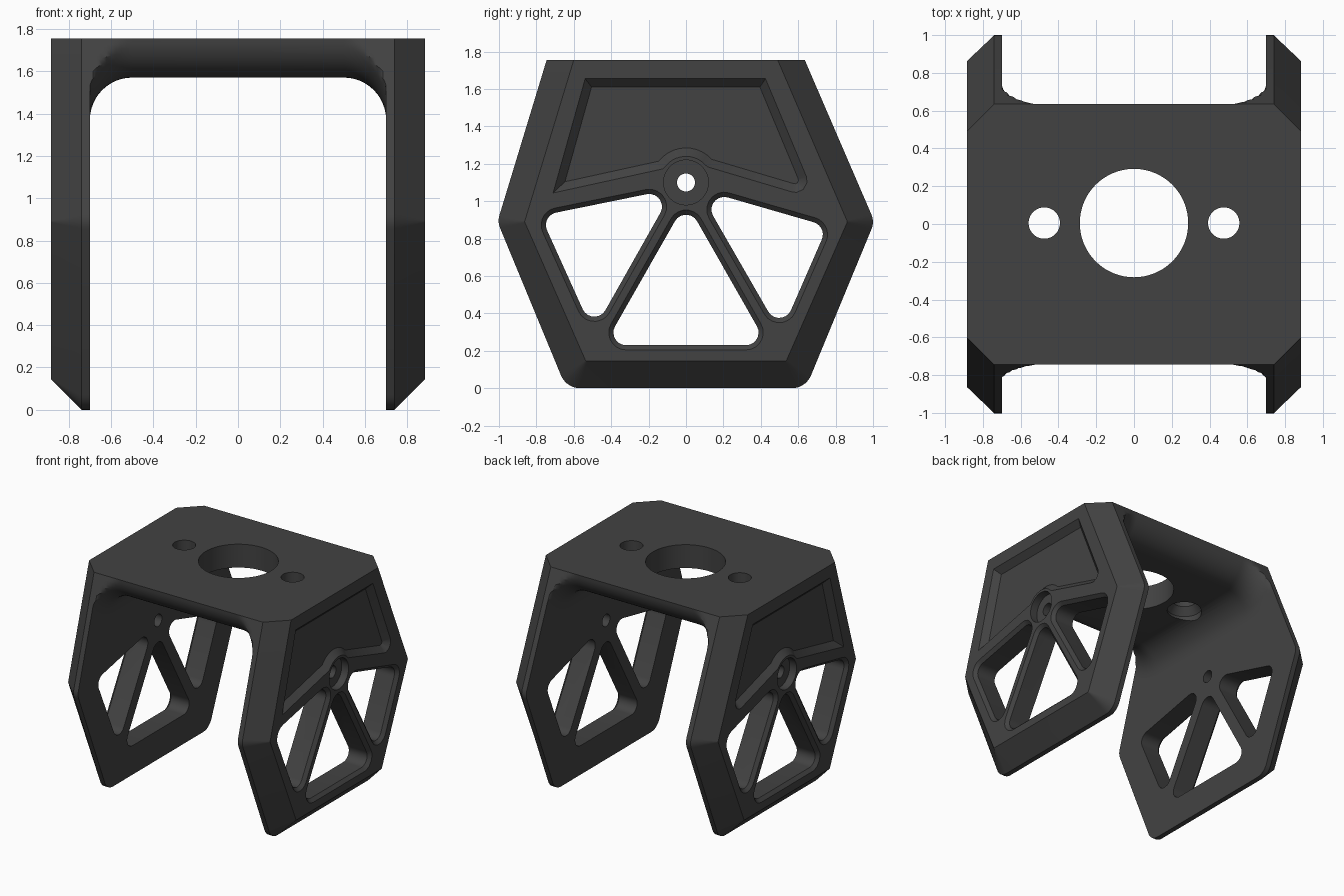
import bpy, bmesh, math
from mathutils import Vector

if "Cube" in bpy.data.objects:
    bpy.data.objects.remove(bpy.data.objects["Cube"])

mat = bpy.data.materials.new("dark grey")
mat.diffuse_color = (0.055, 0.055, 0.055, 1)
mat.use_nodes = True
mat.node_tree.nodes["Principled BSDF"].inputs["Base Color"].default_value = mat.diffuse_color

TOP, MID, EDGE = 1.755, 0.89, 1.008          # top height, widest height, half width there
FRONT, BACK = -0.745, 0.635                  # top edges along y


def loft(bm, sections, axis="x"):
    """Skin equal-length 2D outlines [(height, points)] along an axis, with caps."""
    rings = []
    for h, pts in sections:
        rings.append([bm.verts.new((h, a, b) if axis == "x" else (a, b, h)) for a, b in pts])
    n = len(rings[0])
    for r, s in zip(rings, rings[1:]):
        for i in range(n):
            j = (i + 1) % n
            bm.faces.new((r[i], r[j], s[j], s[i]))
    bm.faces.new(rings[0])
    bm.faces.new(rings[-1])


def make(name, bm):
    bmesh.ops.recalc_face_normals(bm, faces=bm.faces)
    me = bpy.data.meshes.new(name)
    bm.to_mesh(me)
    bm.free()
    ob = bpy.data.objects.new(name, me)
    bpy.context.collection.objects.link(ob)
    me.materials.append(mat)
    return ob


def rounded(corners, seg=7):
    """Polygon of (a, b, radius) with filleted corners; radius 0 stays sharp."""
    out, n = [], len(corners)
    for i, (a, b, r) in enumerate(corners):
        p = Vector((a, b))
        if r == 0:
            out.append(p)
            continue
        u = (Vector(corners[i - 1][:2]) - p).normalized()
        v = (Vector(corners[(i + 1) % n][:2]) - p).normalized()
        half = u.angle(v) / 2
        c = p + (u + v).normalized() * (r / math.sin(half))
        t = r / math.tan(half)
        s, e = p + u * t - c, p + v * t - c
        sweep = s.angle(e)
        for k in range(seg + 1):
            f = k / seg
            out.append(c + (s * math.sin((1 - f) * sweep) + e * math.sin(f * sweep)) / math.sin(sweep))
    return out


def offset(pts, d):
    """Grow a polygon by d with mitred corners."""
    n = len(pts)
    area = sum(pts[i - 1].x * pts[i].y - pts[i].x * pts[i - 1].y for i in range(n))
    sign = 1 if area > 0 else -1
    out = []
    for i in range(n):
        e1 = (pts[i] - pts[i - 1]).normalized()
        e2 = (pts[(i + 1) % n] - pts[i]).normalized()
        n1, n2 = Vector((e1.y, -e1.x)) * sign, Vector((e2.y, -e2.x)) * sign
        out.append(pts[i] + (n1 + n2) * (d / (1 + n1.dot(n2))))
    return out


def circle(cx, cy, r, seg=40):
    return [Vector((cx + r * math.cos(2 * math.pi * i / seg),
                    cy + r * math.sin(2 * math.pi * i / seg))) for i in range(seg)]


def finish(ob, cutter, mirror=False):
    cutter.hide_render = True
    m = ob.modifiers.new("cut", "BOOLEAN")
    m.object, m.operation, m.solver = cutter, "DIFFERENCE", "EXACT"
    if mirror:
        ob.modifiers.new("mirror", "MIRROR")
    bpy.ops.object.select_all(action="DESELECT")
    ob.select_set(True)
    bpy.context.view_layer.objects.active = ob
    bpy.ops.object.convert(target="MESH")
    bpy.ops.object.shade_smooth_by_angle(angle=math.radians(25))
    bpy.data.objects.remove(cutter, do_unlink=True)


# Side plates: hexagon with a wide outer chamfer
def hexagon(inset, low_r, mid_r):
    return rounded([(FRONT + inset, TOP, 0), (BACK - inset, TOP, 0),
                    (EDGE - inset, MID, mid_r), (0.64 - inset * 0.72, inset, low_r),
                    (-0.64 + inset * 0.72, inset, low_r), (-EDGE + inset, MID, mid_r)])


bm = bmesh.new()
loft(bm, [(0.70, hexagon(0, 0.11, 0.1)), (0.74, hexagon(0, 0.11, 0.1)),
          (0.885, hexagon(0.145, 0.008, 0.01))])
plates = make("side_plates", bm)

bm = bmesh.new()
# three rounded windows with a bevelled outer rim
R = 0.068
for tri in ([(-0.778, 0.922), (-0.064, 1.067), (-0.497, 0.30)],
            [(0.061, 1.067), (0.757, 0.866), (0.507, 0.293)],
            [(0, 0.997), (0.437, 0.23), (-0.437, 0.23)]):
    w = rounded([(a, b, R) for a, b in tri])
    loft(bm, [(0.6, w), (0.86, w), (0.89, offset(w, 0.03))])
# sloped-wall pocket that wraps around the pivot boss
floor = rounded([(-0.505, 1.61, 0), (0.395, 1.61, 0), (0.62, 1.072, 0.02)], 4)
floor += [Vector((0.185 * math.cos(t), 1.10 + 0.185 * math.sin(t)))
          for t in (math.radians(42 + 10 * k) for k in range(11))]
floor.append(Vector((-0.647, 1.104)))
loft(bm, [(0.84, floor), (0.89, offset(floor, 0.05))])
# pivot hole with counterbore
loft(bm, [(h, circle(0, 1.10, r)) for h, r in
          ((0.6, 0.048), (0.825, 0.048), (0.825, 0.12), (0.95, 0.12))])
finish(plates, make("plate_cutter", bm), mirror=True)

# Top bridge: rounded underside that flares into the plates
def bridge_profile(d, seg=12):
    r = 0.185 + d
    pts = []
    for k in range(seg + 1):
        t = math.pi / 2 * k / seg
        z = TOP - r * math.sin(t)
        limit = FRONT - (TOP - z) * (EDGE + FRONT) / (TOP - MID)
        pts.append((max(limit, FRONT + 0.185 - r * math.cos(t)), z))
    for k in range(seg, -1, -1):
        t = math.pi / 2 * k / seg
        z = TOP - r * math.sin(t)
        limit = BACK + (TOP - z) * (EDGE - BACK) / (TOP - MID)
        pts.append((min(limit, BACK - 0.185 + r * math.cos(t)), z))
    return pts


FLARE = 0.2
flare = [(0.70 - FLARE + FLARE * math.sin(a), FLARE * (1 - math.cos(a)))
         for a in (math.pi / 2 * k / 12 for k in range(13))]
bm = bmesh.new()
loft(bm, [(-x, bridge_profile(d)) for x, d in reversed(flare)]
     + [(x, bridge_profile(d)) for x, d in flare])
bridge = make("top_bridge", bm)

# large centre hole and two screw holes countersunk from below
bm = bmesh.new()
loft(bm, [(1.3, circle(0, 0.005, 0.287, 64)), (1.9, circle(0, 0.005, 0.287, 64))], "z")
for x in (-0.475, 0.475):
    loft(bm, [(h, circle(x, 0.005, r)) for h, r in
              ((1.3, 0.125), (1.59, 0.125), (1.65, 0.083), (1.9, 0.083))], "z")
finish(bridge, make("bridge_cutter", bm))
